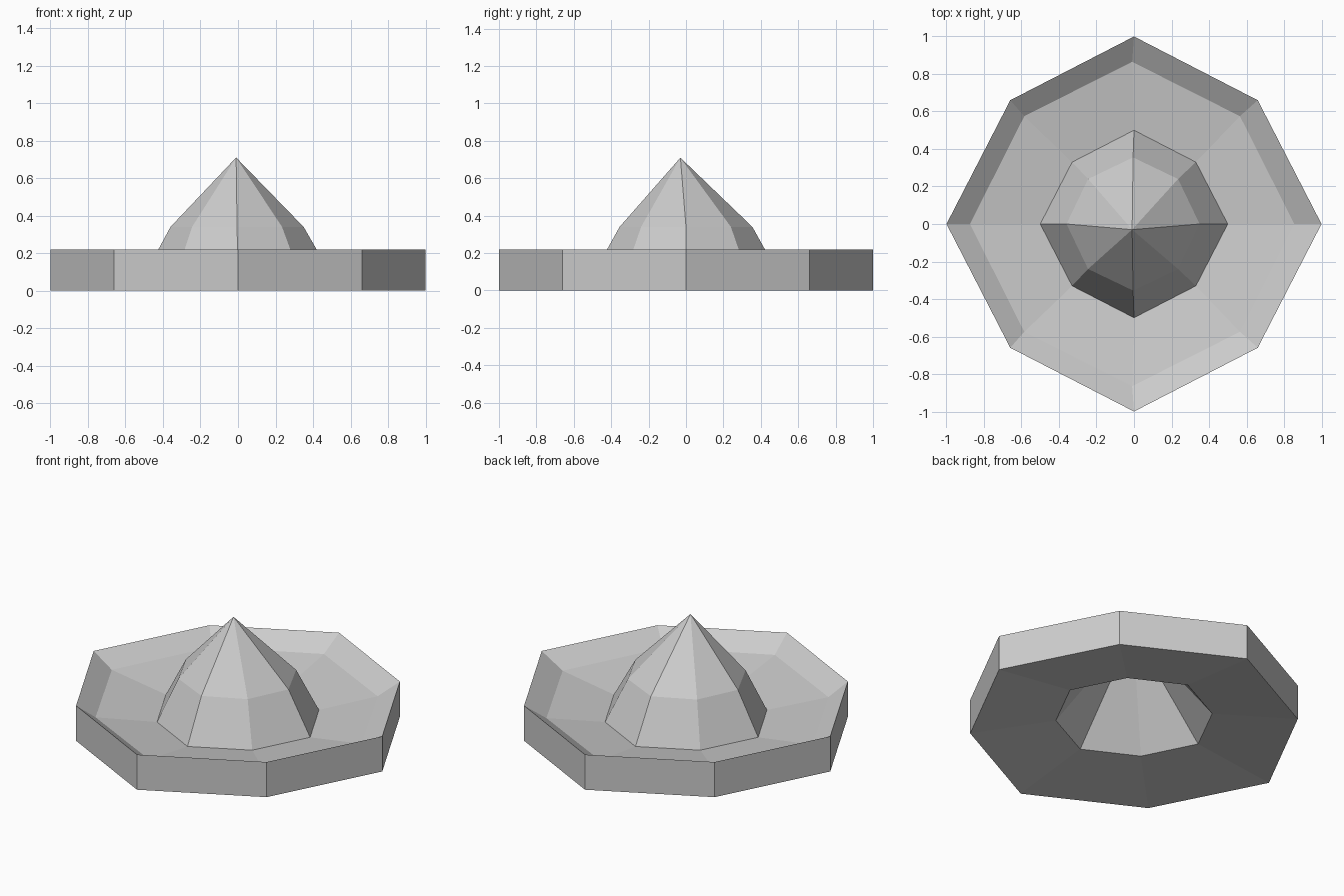
import bpy, bmesh

if "Cube" in bpy.data.objects:
    bpy.data.objects.remove(bpy.data.objects["Cube"])


def octagon(axis, diag, z, cx=0.0, cy=0.0):
    """Eight points: on the axes and on the diagonals."""
    a, d = axis, diag
    pts = [(a, 0), (d, d), (0, a), (-d, d), (-a, 0), (-d, -d), (0, -a), (d, -d)]
    return [(x + cx, y + cy, z) for x, y in pts]


def loft(name, rings, tip=None):
    """Skin the rings in order, closing on a tip point when given."""
    bm = bmesh.new()
    loops = [[bm.verts.new(p) for p in ring] for ring in rings]
    for lo, hi in zip(loops, loops[1:]):
        for i in range(8):
            j = (i + 1) % 8
            bm.faces.new((lo[i], lo[j], hi[j], hi[i]))
    if tip:
        top = bm.verts.new(tip)
        last = loops[-1]
        for i in range(8):
            bm.faces.new((last[i], last[(i + 1) % 8], top))
    mesh = bpy.data.meshes.new(name)
    bm.to_mesh(mesh)
    bm.free()
    obj = bpy.data.objects.new(name, mesh)
    bpy.context.collection.objects.link(obj)
    return obj


crown_base = octagon(0.5, 0.33, 0.08)
hole = octagon(0.475, 0.315, 0.06)

# Brim: flat underside, upright outer wall, dished top running in to the crown
loft("brim", [
    hole,
    octagon(1.0, 0.66, 0.0),
    octagon(1.0, 0.66, 0.22),
    octagon(0.865, 0.575, 0.135, -0.01),
    crown_base,
][0:1] + [
    octagon(1.0, 0.66, 0.0),
    octagon(1.0, 0.66, 0.22),
    octagon(0.865, 0.575, 0.135, -0.01),
    crown_base,
])

# Crown: steep lower band and a slightly off-centre point
loft("crown", [crown_base, octagon(0.355, 0.24, 0.34, -0.005)], (-0.01, -0.03, 0.71))

# Hollow inside of the crown, facing down
lining = loft("crown_lining", [hole], (-0.01, -0.02, 0.64))
lining.data.flip_normals()
